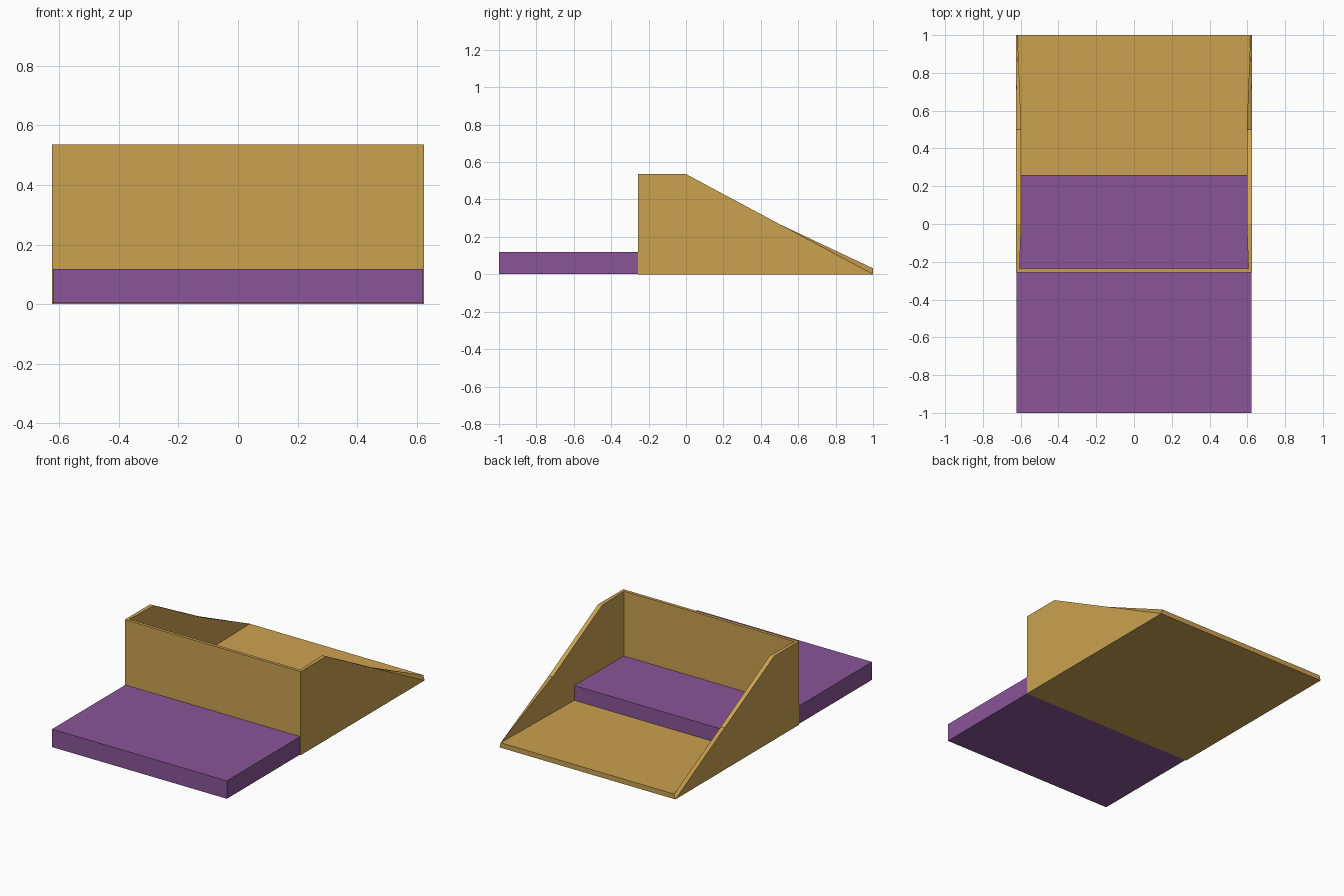
import bpy, bmesh

if "Cube" in bpy.data.objects:
    bpy.data.objects.remove(bpy.data.objects["Cube"])


def material(name, color):
    m = bpy.data.materials.new(name)
    m.diffuse_color = color
    m.use_nodes = True
    m.node_tree.nodes["Principled BSDF"].inputs["Base Color"].default_value = m.diffuse_color
    return m


def finish(name, bm, mat):
    bmesh.ops.recalc_face_normals(bm, faces=bm.faces)
    me = bpy.data.meshes.new(name)
    bm.to_mesh(me)
    bm.free()
    me.materials.append(mat)
    ob = bpy.data.objects.new(name, me)
    bpy.context.collection.objects.link(ob)
    return ob


tan = material("tan", (0.60, 0.36, 0.08, 1))
purple = material("purple", (0.25, 0.09, 0.31, 1))

# Side outlines: front bottom, front top, ridge, mid slope, rear toe
outer = [(0.625, -0.256, 0), (0.625, -0.256, 0.536), (0.625, 0, 0.536),
         (0.625, 0.5, 0.268), (0.625, 1, 0)]
inner = [(0.609, -0.239, 0.017), (0.606, -0.236, 0.536), (0.597, 0, 0.536),
         (0.597, 0.5, 0.268), (0.616, 1, 0.032)]

# Thin-walled tray: floor, front wall and two sloping sides
bm = bmesh.new()
shell = {}
for s in (-1, 1):
    for key, pts in (("out", outer), ("in", inner)):
        shell[key, s] = [bm.verts.new((s * x, y, z)) for x, y, z in pts]
        bm.faces.new(shell[key, s])
    o, i = shell["out", s], shell["in", s]
    for k in range(1, 4):  # rim of each side
        bm.faces.new((o[k], o[k + 1], i[k + 1], i[k]))
for key in ("out", "in"):
    a, b = shell[key, -1], shell[key, 1]
    bm.faces.new((a[0], b[0], b[1], a[1]))  # front wall
    bm.faces.new((a[0], a[4], b[4], b[0]))  # floor
for k in (1, 4):  # front rim and rear lip
    bm.faces.new((shell["out", -1][k], shell["out", 1][k],
                  shell["in", 1][k], shell["in", -1][k]))
finish("tray", bm, tan)

# Flat tongue slab running through the front wall into the tray
bm = bmesh.new()
bmesh.ops.create_cube(bm, size=1)
y0, y1, z0, z1 = -1, 0.26, 0.003, 0.118
bmesh.ops.scale(bm, vec=(1.242, y1 - y0, z1 - z0), verts=bm.verts)
bmesh.ops.translate(bm, vec=(0, (y0 + y1) / 2, (z0 + z1) / 2), verts=bm.verts)
finish("tongue_slab", bm, purple)
